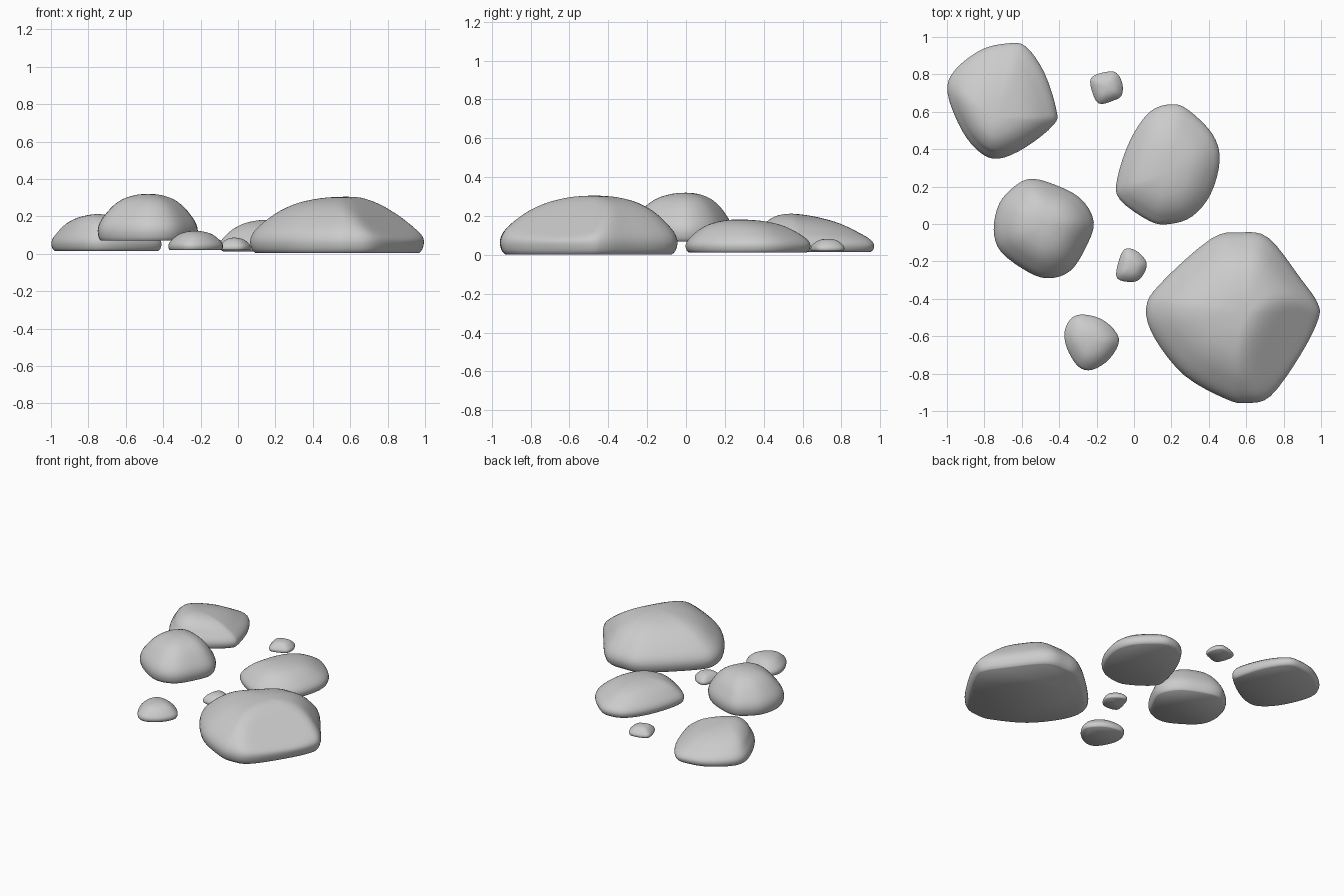
import bpy, bmesh
from mathutils import Vector

if "Cube" in bpy.data.objects:
    bpy.data.objects.remove(bpy.data.objects["Cube"])


def spline(pts, steps, closed):
    """Catmull-Rom curve through 2D points."""
    v = [Vector(p) for p in pts]
    n = len(v)
    get = (lambda i: v[i % n]) if closed else (lambda i: v[max(0, min(n - 1, i))])
    out = []
    for i in range(n if closed else n - 1):
        a, b, c, d = (get(i + k) for k in (-1, 0, 1, 2))
        for s in range(steps):
            t = s / steps
            out.append(0.5 * (2 * b + (c - a) * t + (2 * a - 5 * b + 4 * c - d) * t ** 2
                              + (3 * b - a - 3 * c + d) * t ** 3))
    if not closed:
        out.append(v[-1])
    return out


# Side profile: (share of the outline, share of the height), base to crown
PROFILE = spline([(.94, 0), (.98, .07), (1, .22), (.96, .38), (.85, .56),
                  (.69, .75), (.5, .89), (.28, .97), (.1, .997)], 3, False)


def soft_min(a, b, k=.04):
    h = max(k - abs(a - b), 0) / k
    return min(a, b) - h * h * k / 4


def rock(name, outline, peak, z0, z1, tilt=(0, 0), facet=None):
    """Loft a pebble: the outline shrinks towards the peak as it rises."""
    bm = bmesh.new()
    peak, tilt = Vector(peak), Vector(tilt)
    loop = spline([(x / 100, y / 100) for x, y in outline], 4, True)
    mid = sum(loop, Vector((0, 0))) / len(loop)
    rings = []
    for i, (s, f) in enumerate(PROFILE):
        c = mid if i < 6 else peak.lerp(mid, max(0, (s - .8) / .2))
        ring = []
        for q in loop:
            p = c + (q - c) * s
            z = z0 + f * (z1 - z0 + tilt.dot(p - peak))
            if facet:
                nx, ny, d, top, slope = facet
                z = max(z0, soft_min(z, top - slope * (nx * p.x + ny * p.y - d))) if f > .2 else z
            ring.append(bm.verts.new((p.x, p.y, z)))
        rings.append(ring)
    n = len(loop)
    for lo, hi in zip(rings, rings[1:]):
        for j in range(n):
            k = (j + 1) % n
            bm.faces.new((lo[j], lo[k], hi[k], hi[j]))
    crown = bm.verts.new((peak.x, peak.y, z1))
    for j in range(n):
        bm.faces.new((rings[-1][j], rings[-1][(j + 1) % n], crown))
    bm.faces.new(rings[0])
    bmesh.ops.recalc_face_normals(bm, faces=bm.faces)
    for f in bm.faces:
        f.smooth = True
    me = bpy.data.meshes.new(name)
    bm.to_mesh(me)
    bm.free()
    bpy.context.collection.objects.link(bpy.data.objects.new(name, me))


# Largest boulder, with a sloping facet on its front right side
rock("large_boulder", [(57, -4.5), (72, -7.5), (89, -29), (98, -42), (98.5, -51), (89, -70),
                       (73, -92), (60, -95.7), (49, -93.5), (27, -81), (11, -61),
                       (6.5, -45), (14, -32), (41, -8)],
     (.58, -.47), 0.003, .305, facet=(.87, -.5, .86, .28, .75))
# Medium stones
rock("back_left_stone", [(-68, 96.5), (-58, 95), (-48, 81), (-41.5, 61), (-43, 53), (-58, 41),
                         (-72, 35), (-82, 38), (-92, 50), (-99.7, 70), (-96, 82), (-82, 93)],
     (-.74, .57), .015, .21, (-.05, -.1))
rock("middle_left_stone", [(-56, 24), (-45, 22), (-29, 14), (-21.5, 1), (-26, -13), (-34, -25),
                           (-45, -29), (-56, -26), (-71, -15), (-75, -3), (-72, 11), (-64, 20)],
     (-.48, 0), .07, .32)
rock("back_right_stone", [(20, 64), (29, 61), (42, 48), (45.8, 34), (41, 16), (31, 4), (19, 0),
                          (8.5, 1.5), (-7.5, 13), (-9, 24), (-2, 45), (8.5, 60)],
     (.17, .27), .012, .182)
# Small pebbles
rock("front_pebble", [(-26, -48.5), (-15.5, -52), (-8, -61.5), (-13, -72), (-22.5, -78),
                      (-30, -76), (-36, -66), (-37, -57), (-33, -50)],
     (-.23, -.63), .02, .122)
rock("centre_pebble", [(-5, -13.5), (1.5, -14.5), (6.8, -21), (4, -28.5), (-1, -31),
                       (-9, -29), (-8.5, -21)],
     (-.02, -.225), .02, .086)
rock("back_pebble", [(-22, 79), (-11, 81.5), (-6.5, 76), (-6.5, 69), (-11, 66),
                     (-19, 64.5), (-23, 73)],
     (-.145, .73), .02, .083)
